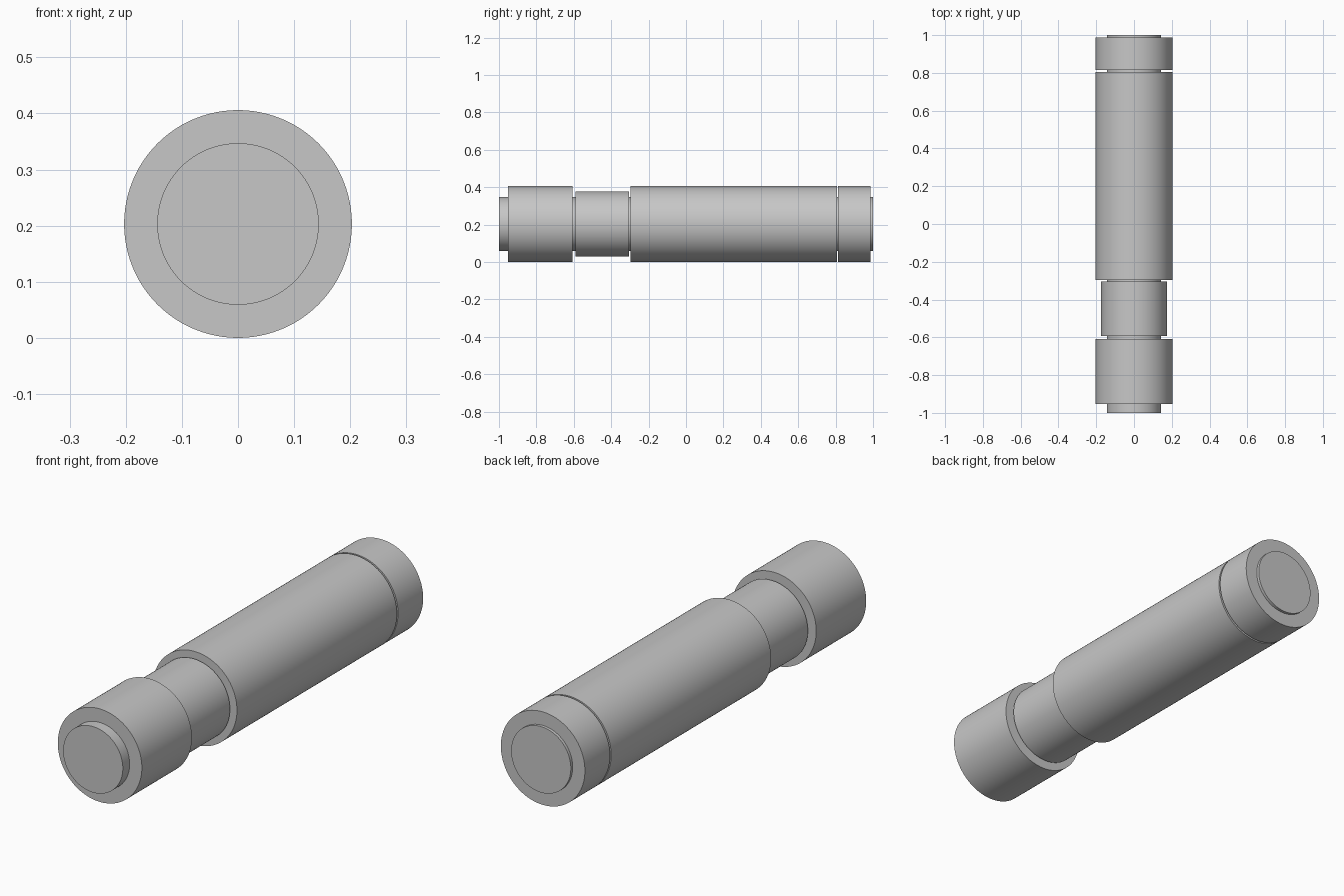
import bpy
import math

cube = bpy.data.objects.get("Cube")
if cube:
    bpy.data.objects.remove(cube, do_unlink=True)

RADIUS = 0.203

# Single neutral material
grey = bpy.data.materials.new("plain grey")
grey.use_nodes = True
colour = (0.57, 0.57, 0.57, 1)
grey.diffuse_color = colour
grey.node_tree.nodes["Principled BSDF"].inputs["Base Color"].default_value = colour


def cylinder(name, radius, front, back):
    """Closed cylinder lying along y between front and back."""
    bpy.ops.mesh.primitive_cylinder_add(
        vertices=96, radius=radius, depth=back - front,
        location=(0, (front + back) / 2, RADIUS),
        rotation=(math.pi / 2, 0, 0))
    obj = bpy.context.object
    obj.name = name
    obj.data.materials.append(grey)
    bpy.ops.object.transform_apply(location=False, rotation=True, scale=True)
    bpy.ops.object.shade_smooth_by_angle(angle=math.radians(30))
    return obj


# Inner shaft shows at both ends and in the narrow grooves
cylinder("core_shaft", 0.144, -1.0, 1.0)

# Sleeves around the shaft, front to back
cylinder("front_sleeve", RADIUS, -0.953, -0.608)
cylinder("neck_sleeve", 0.174, -0.592, -0.304)
cylinder("main_sleeve", RADIUS, -0.297, 0.806)
cylinder("rear_sleeve", RADIUS, 0.814, 0.987)
